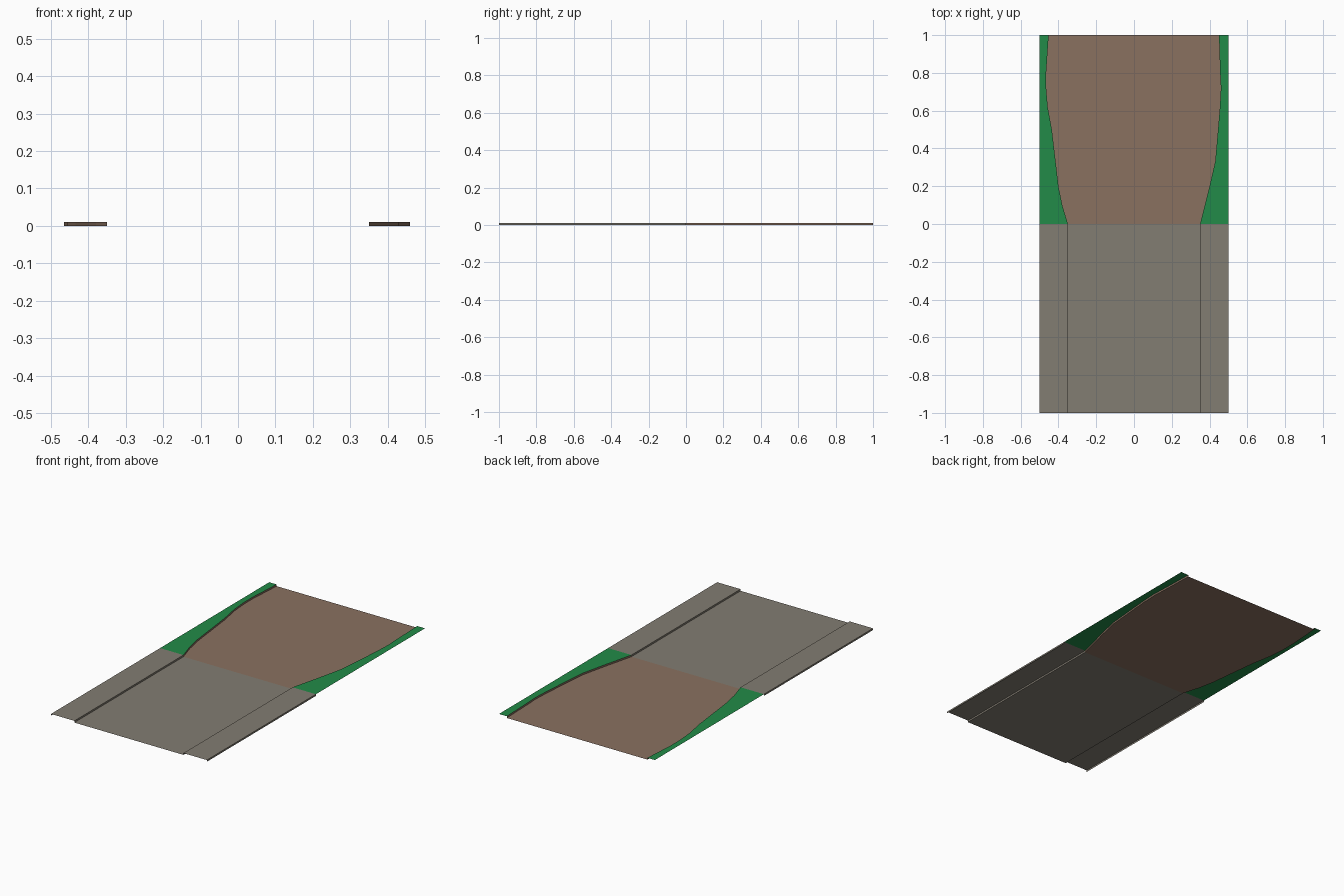
import bpy

if "Cube" in bpy.data.objects:
    bpy.data.objects.remove(bpy.data.objects["Cube"])

H = 0.01  # height of the raised borders


def material(name, rgb):
    m = bpy.data.materials.new(name)
    m.diffuse_color = (*rgb, 1)
    m.use_nodes = True
    m.node_tree.nodes["Principled BSDF"].inputs["Base Color"].default_value = m.diffuse_color
    return m


PAVED = material("paving_grey", (0.225, 0.205, 0.168))
DIRT = material("dirt_brown", (0.254, 0.165, 0.117))
GRASS = material("grass_green", (0.016, 0.258, 0.065))


def strip(name, a, b, *mats, rule=None):
    """Strip of quads between two point rows of equal length."""
    n = len(a)
    faces = [(i, n + i, n + i + 1, i + 1) for i in range(n - 1)]
    me = bpy.data.meshes.new(name)
    me.from_pydata(list(a) + list(b), [], faces)
    for m in mats:
        me.materials.append(m)
    ob = bpy.data.objects.new(name, me)
    bpy.context.collection.objects.link(ob)
    return ob


def at(row, z):
    return [(x, y, z) for x, y in row]


# Wavy verge lines, from the paving outward to the back edge
ys = [0, 0.1, 0.2, 0.33, 0.5, 0.62, 0.72, 0.8, 1]
left = list(zip([-0.35, -0.38, -0.40, -0.415, -0.435, -0.457, -0.465, -0.465, -0.452], ys))
right = list(zip([0.35, 0.375, 0.40, 0.43, 0.445, 0.455, 0.46, 0.456, 0.45], ys))

# Lower road surfaces
strip("paved_road", [(-0.35, -1, 0), (-0.35, 0, 0)], [(0.35, -1, 0), (0.35, 0, 0)], PAVED)
strip("dirt_road", at(left, 0), at(right, 0), DIRT)

for side, s, line in (("left", -1, left), ("right", 1, right)):
    inner = [(s * 0.35, -1), (s * 0.35, 0)]
    outer = [(s * 0.5, -1), (s * 0.5, 0)]
    edge = [(s * 0.5, y) for y in ys]

    def pair(name, a, b, mat):
        # swap rows on the left so normals mirror correctly
        strip(f"{side}_{name}", *((a, b) if s > 0 else (b, a)), mat)

    # Raised pavement with inner kerb and outer skirt
    pair("pavement", at(inner, H), at(outer, H), PAVED)
    pair("kerb", at(inner, 0), at(inner, H), PAVED)
    pair("pavement_skirt", at(outer, H), at(outer, 0), PAVED)
    # Raised grass verge with earth bank
    pair("grass_verge", at(line, H), at(edge, H), GRASS)
    pair("earth_bank", at(line, 0), at(line, H), DIRT)
